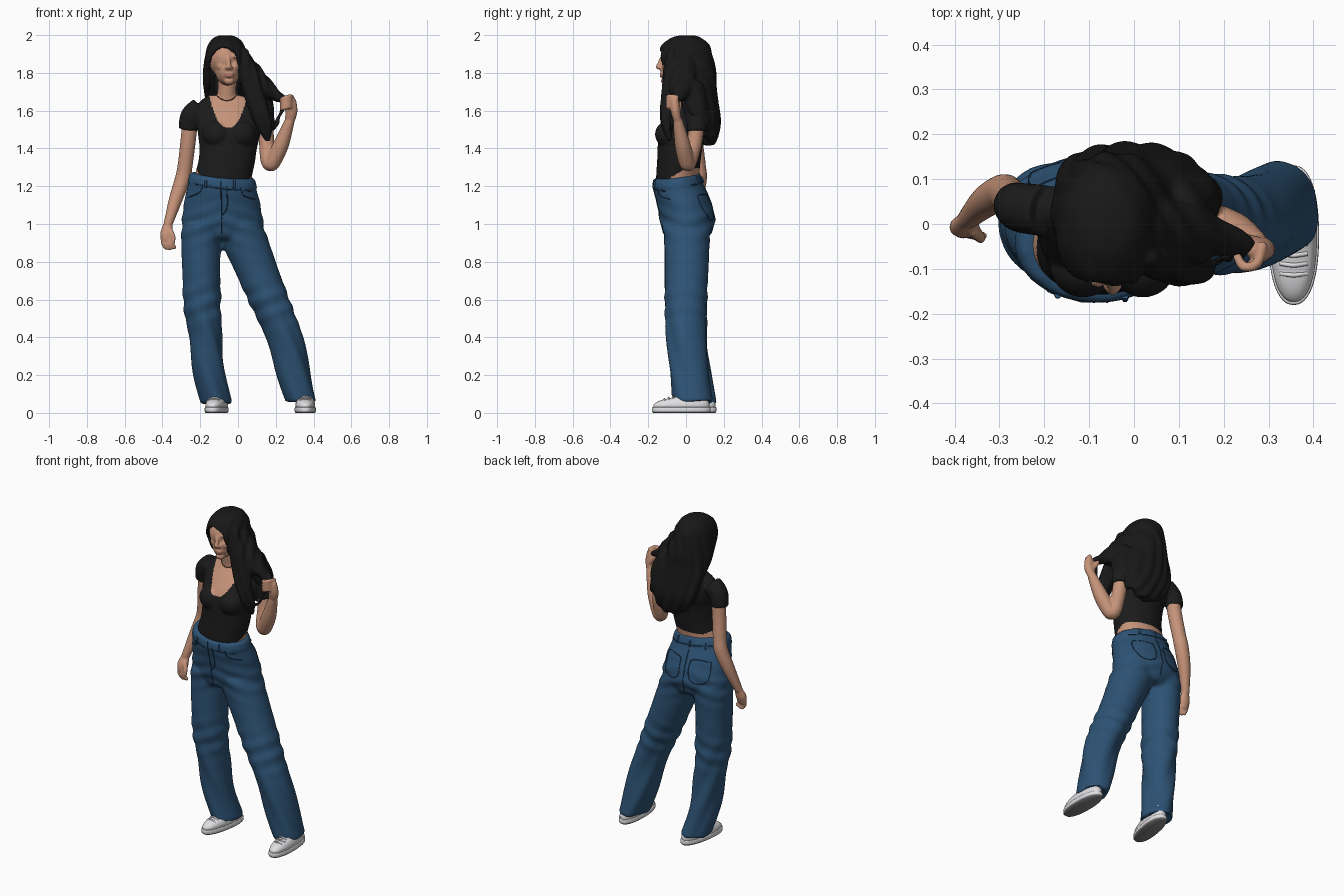
import bpy, bmesh, math
from mathutils import Vector, Matrix
from mathutils.bvhtree import BVHTree


def mat(name, *rgb):
    m = bpy.data.materials.new(name)
    m.diffuse_color = (*rgb, 1)
    return m


SKIN = mat("skin", .56, .29, .19)
LIPS = mat("lips", .42, .17, .12)
HAIR = mat("black hair", .009, .009, .009)
TOP = mat("black cotton", .011, .011, .011)
DENIM = mat("blue denim", .026, .085, .175)
SEAM = mat("dark denim seam", .014, .045, .095)
WHITE = mat("white leather", .74, .74, .76)
SOLE = mat("grey sole", .22, .22, .23)
CHAIN = mat("necklace brown", .10, .055, .035)


def spline(pts, steps):
    # Catmull-Rom through tuples of any length
    out = []
    for i in range(len(pts) - 1):
        a, b, c, d = (pts[max(0, min(len(pts) - 1, i + k))] for k in (-1, 0, 1, 2))
        for s in range(steps):
            t = s / steps
            out.append([.5 * (2 * q + (r - p) * t + (2 * p - 5 * q + 4 * r - w) * t * t
                              + (3 * q - p - 3 * r + w) * t ** 3) for p, q, r, w in zip(a, b, c, d)])
    return out + [list(pts[-1])]


def skin_rings(bm, rings):
    vs = [[bm.verts.new(p) for p in r] for r in rings]
    n = len(vs[0])
    for a, b in zip(vs, vs[1:]):
        for i in range(n):
            bm.faces.new((a[i], a[(i + 1) % n], b[(i + 1) % n], b[i]))
    bm.faces.new(vs[0][::-1])
    bm.faces.new(vs[-1])


def loft(bm, rows, steps=5, n=48, p=2.0, move=None):
    # rows: z, centre x, centre y, radius x, radius y
    def sp(v):
        return math.copysign(abs(v) ** (2 / p), v)
    rings = []
    for z, cx, cy, rx, ry in spline(rows, steps):
        ring = [Vector((cx + rx * sp(math.cos(2 * math.pi * i / n)),
                        cy + ry * sp(math.sin(2 * math.pi * i / n)), z)) for i in range(n)]
        rings.append([move(v) for v in ring] if move else ring)
    skin_rings(bm, rings)


def ball(bm, c, r):
    m = Matrix.Translation(c) @ Matrix.Diagonal((*r, 1))
    bmesh.ops.create_uvsphere(bm, u_segments=32, v_segments=20, radius=1, matrix=m)


def tube(bm, pts, flat=1.0, n=16, steps=5, ends=True):
    # pts: x, y, z, radius
    path = spline(pts, steps)
    P = [Vector(p[:3]) for p in path]
    rings = []
    for i, p in enumerate(P):
        t = (P[min(i + 1, len(P) - 1)] - P[max(i - 1, 0)]).normalized()
        u = t.cross(Vector((0, 1, 0))).normalized()
        v = t.cross(u)
        r = path[i][3]
        rings.append([p + u * r * math.cos(a) + v * r * flat * math.sin(a)
                      for a in (2 * math.pi * k / n for k in range(n))])
    skin_rings(bm, rings)
    if ends:
        for p in (pts[0], pts[-1]):
            ball(bm, p[:3], (p[3] * .98, p[3] * flat * .98, p[3] * .98))


def finish(name, bm, mats, voxel=0, smooth=4, push=None, rule=None, drop=None, thick=0):
    bmesh.ops.recalc_face_normals(bm, faces=bm.faces)
    me = bpy.data.meshes.new(name)
    bm.to_mesh(me)
    bm.free()
    ob = bpy.data.objects.new(name, me)
    bpy.context.collection.objects.link(ob)
    if voxel:
        r = ob.modifiers.new("union", "REMESH")
        r.mode, r.voxel_size = "VOXEL", voxel
        s = ob.modifiers.new("soften", "SMOOTH")
        s.factor, s.iterations = .5, smooth
        dg = bpy.context.evaluated_depsgraph_get()
        me = bpy.data.meshes.new_from_object(ob.evaluated_get(dg))
        ob.modifiers.clear()
        ob.data = me
    me.name = name
    me.materials.clear()
    for m in mats:
        me.materials.append(m)
    if push or drop:
        b = bmesh.new()
        b.from_mesh(me)
        b.normal_update()
        if push:
            for v, d in [(v, v.normal * push(v.co)) for v in b.verts]:
                v.co += d
        if drop:
            bmesh.ops.delete(b, geom=[f for f in b.faces if drop(f.calc_center_median())], context="FACES")
        b.to_mesh(me)
        b.free()
    for f in me.polygons:
        f.use_smooth = True
        f.material_index = rule(f.center) if rule else 0
    if thick:
        s = ob.modifiers.new("thickness", "SOLIDIFY")
        s.thickness, s.offset = thick, -1
    me.set_sharp_from_angle(angle=math.radians(50))
    return ob


def bump(v, c, w):
    return math.exp(-((v - c) / w) ** 2)


# Jeans: hips and two wide legs merged, with folds and a raised waistband
def tilt(v):
    t = max(0, min(1, (v.z - 1.05) / .15))
    return Vector((v.x, v.y, v.z + t * (-.09 * (v.x + .08) + .14 * v.y)))


def denim_folds(c):
    side = abs(c.x + .085)
    d = .0035 * math.sin(75 * c.z + 30 * side) * bump(c.z, 1.0, .1)
    d += .004 * math.sin(48 * (c.x + .28 * c.z) + 14 * c.z + 30 * c.y) * max(0, min(1, (.75 - c.z) * 3))
    d += .004 * math.sin(60 * c.z - 25 * c.x) * bump(c.z, .58, .1)
    return d + (.005 if c.z - (-.09 * (c.x + .08) + .14 * c.y) > 1.212 else 0)


bm = bmesh.new()
loft(bm, [(1.26, -.083, -.05, .168, .118), (1.2, -.083, -.04, .182, .13), (1.12, -.083, -.013, .2, .14),
          (1.03, -.083, .007, .213, .146), (.96, -.075, .007, .213, .13), (.92, -.07, .005, .17, .1)], move=tilt)
loft(bm, [(1.0, -.185, .005, .112, .128), (.9, -.195, .005, .106, .12), (.75, -.195, 0, .1, .115),
          (.6, -.19, 0, .1, .11), (.4, -.174, .01, .088, .102), (.2, -.15, .032, .084, .102),
          (.05, -.115, .055, .082, .106)])
loft(bm, [(1.0, .01, .005, .118, .13), (.9, .04, .005, .126, .12), (.75, .1, .005, .117, .114),
          (.6, .163, 0, .112, .111), (.4, .243, 0, .1, .104), (.2, .295, .02, .092, .106),
          (.06, .335, .035, .08, .108)])
jeans = finish("jeans", bm, [DENIM], voxel=.011, smooth=3, push=denim_folds)


# Thin lines laid on a surface, seen from the front (-1) or back (1)
def lay(name, ob, lines, material, r):
    tree = BVHTree.FromPolygons([v.co for v in ob.data.vertices], [p.vertices for p in ob.data.polygons])
    bm = bmesh.new()
    for side, pts in lines:
        path = []
        for x, z in spline(pts, 5):
            hit = tree.ray_cast(Vector((x, side, z)), Vector((0, -side, 0)))[0]
            if hit:
                path.append((*hit, r))
        if len(path) > 2:
            tube(bm, path, n=6, steps=1, ends=False)
    return finish(name, bm, [material])


def pocket(x):
    return (1, [(x - .055, 1.15), (x - .055, 1.05), (x, 1.02), (x + .055, 1.05), (x + .055, 1.15), (x - .055, 1.15)])


lay("jeans_seams", jeans, [
    (-1, [(-.09, 1.235), (-.088, 1.1), (-.088, .95)]),
    (-1, [(-.06, 1.2), (-.058, 1.09), (-.088, 1.04)]),
    (-1, [(-.19, 1.21), (-.2, 1.17), (-.262, 1.14)]),
    (-1, [(.015, 1.19), (.03, 1.15), (.09, 1.13)]),
    (-1, [(-.23, 1.212), (-.085, 1.188), (.07, 1.175)]),
    (1, [(-.23, 1.24), (-.085, 1.225), (.07, 1.205)]),
    (1, [(-.085, 1.2), (-.085, 1.08), (-.082, .95)]),
    pocket(-.175), pocket(.01)], SEAM, .003)
lay("belt_loops", jeans, [(-1, [(x, 1.19), (x, 1.21), (x, 1.23)]) for x in (-.17, -.02)]
    + [(1, [(x, 1.215), (x, 1.23), (x, 1.25)]) for x in (-.18, -.085, .01)], DENIM, .008)

# Fitted top, short sleeves, neck and bare waist as one torso surface
bm = bmesh.new()
loft(bm, [(1.18, -.08, -.045, .15, .108), (1.25, -.078, -.045, .152, .113), (1.33, -.06, -.038, .15, .115),
          (1.4, -.052, -.032, .152, .118), (1.47, -.047, -.025, .164, .122), (1.53, -.047, -.005, .172, .12),
          (1.6, -.05, .02, .172, .095), (1.645, -.055, .03, .15, .068), (1.68, -.06, .035, .1, .048)])
for x in (-.113, .02):
    ball(bm, (x, -.09, 1.475), (.075, .074, .072))
tube(bm, [(-.06, .03, 1.6, .058), (-.06, .015, 1.68, .05), (-.055, 0, 1.78, .05)])
tube(bm, [(-.2, .03, 1.615, .058), (-.25, .036, 1.57, .056), (-.265, .044, 1.5, .05)], ends=False)
tube(bm, [(.1, .04, 1.61, .058), (.135, .055, 1.565, .056), (.148, .06, 1.49, .052)], ends=False)


def torso_rule(c):
    u = abs((c.x + .052) / .1)
    if c.y < .04 and u < 1 and c.z > 1.51 + .17 * u ** 2.5 or c.z > 1.69:
        return 1
    hem = 1.235 + .06 * max(0, min(1, (c.y + .1) / .1)) + .03 * max(0, -c.x - .15) / .06
    return 1 if c.z < hem else 0


torso = finish("top_and_torso", bm, [TOP, SKIN], voxel=.0065, smooth=6, rule=torso_rule)
lay("necklace", torso, [(-1, [(-.115, 1.685), (-.09, 1.662), (-.058, 1.652), (-.028, 1.662), (-.002, 1.685)])], CHAIN, .003)

# Hanging arm with relaxed hand
bm = bmesh.new()
tube(bm, [(-.25, .04, 1.57, .042), (-.263, .048, 1.45, .041), (-.28, .065, 1.31, .04), (-.293, .07, 1.24, .041),
          (-.33, .05, 1.13, .036), (-.37, .012, 1.0, .024)])
tube(bm, [(-.37, .012, 1.0, .024), (-.378, -.005, .95, .034), (-.378, -.012, .925, .03)], flat=.7)
for i in range(4):
    x, y = -.4 + .016 * i, -.008 - .004 * i
    tube(bm, [(x, y, .93, .0115), (x + .004, y - .008, .895, .0105), (x + .018, y - .006, .868 + .004 * abs(i - 1), .009)])
tube(bm, [(-.358, -.015, .965, .014), (-.342, -.03, .93, .012), (-.343, -.034, .9, .009)])
finish("hanging_arm", bm, [SKIN], voxel=.006, smooth=3)

# Raised arm with hand holding the hair
bm = bmesh.new()
tube(bm, [(.14, .06, 1.56, .043), (.152, .045, 1.43, .041), (.158, .022, 1.345, .041), (.175, .008, 1.318, .041),
          (.2, -.005, 1.36, .043), (.232, -.02, 1.43, .041), (.272, -.042, 1.54, .027)])
tube(bm, [(.272, -.042, 1.54, .026), (.283, -.055, 1.595, .032), (.28, -.06, 1.645, .03)], flat=.8)
for i in range(4):
    z = 1.672 - .018 * i
    tube(bm, [(.285, -.05, z, .0125), (.275, -.088, z + .004, .0115), (.245, -.096, z - .004, .011), (.23, -.072, z - .01, .01)])
tube(bm, [(.268, -.04, 1.6, .015), (.245, -.035, 1.635, .013), (.235, -.04, 1.665, .011)])
finish("raised_arm", bm, [SKIN], voxel=.006, smooth=3)

# Head with nose, lips, cheeks and chin
bm = bmesh.new()
ball(bm, (-.066, -.013, 1.875), (.09, .12, .105))
ball(bm, (-.054, -.055, 1.815), (.068, .08, .082))
ball(bm, (-.047, -.105, 1.757), (.028, .028, .022))
for s in (-1, 1):
    ball(bm, (-.053 + s * .036, -.098, 1.835), (.026, .03, .028))
    ball(bm, (-.053 + s * .032, -.113, 1.888), (.026, .016, .01))
    ball(bm, (-.048 + s * .012, -.138, 1.826), (.01, .012, .008))
tube(bm, [(-.052, -.125, 1.885, .01), (-.05, -.138, 1.855, .011), (-.048, -.146, 1.832, .014)])
for z in (1.792, 1.782):
    ball(bm, (-.047, -.126, z), (.026, .014, .007))
finish("head", bm, [SKIN, LIPS], voxel=.0055, smooth=4,
       rule=lambda c: int(((c.x + .047) / .027) ** 2 + ((c.z - 1.787) / .012) ** 2 < 1 and c.y < -.1))

# Long hair: back mass, lock over the shoulder, and lock pulled to the hand
bm = bmesh.new()
loft(bm, [(1.999, -.065, .005, .028, .035), (1.985, -.065, .002, .066, .08), (1.945, -.064, -.003, .098, .128),
          (1.88, -.06, -.004, .117, .147), (1.8, -.05, .015, .133, .144), (1.74, -.043, .045, .14, .115),
          (1.66, -.028, .09, .15, .078), (1.55, -.008, .122, .148, .06), (1.47, .005, .122, .115, .048),
          (1.42, .02, .12, .06, .03)])
tube(bm, [(.025, -.075, 1.9, .035), (.055, -.085, 1.8, .048), (.085, -.09, 1.7, .055), (.115, -.1, 1.6, .052),
          (.14, -.1, 1.52, .04), (.155, -.09, 1.45, .018)], flat=.75)
tube(bm, [(.02, -.01, 1.87, .05), (.08, -.02, 1.78, .062), (.15, -.025, 1.715, .048), (.215, -.035, 1.675, .028),
          (.255, -.05, 1.655, .016)], flat=1.25)
tube(bm, [(.245, -.06, 1.64, .013), (.215, -.07, 1.56, .011), (.19, -.08, 1.5, .01)])
tube(bm, [(.1, .03, 1.7, .07), (.13, .06, 1.6, .065), (.12, .09, 1.5, .04)])


def face_opening(c):
    oval = ((c.x + .075) / .083) ** 2 + ((c.z - 1.83) / .108) ** 2 < 1
    return c.y < .01 and (oval or abs(c.x + .075) < .078 and 1.6 < c.z < 1.83)


finish("hair", bm, [HAIR], voxel=.008, smooth=3, drop=face_opening, thick=.012,
       push=lambda c: .0035 * math.sin(95 * c.x + 60 * c.y + 5 * math.sin(8 * c.z)) * min(1, (2.01 - c.z) * 6))

# Shoes: grey outsole, white midsole, upper and laces
for name, x, y, turn in (("right_shoe", -.113, .008, -10), ("left_shoe", .356, -.025, 0)):
    bm = bmesh.new()
    loft(bm, [(0, 0, 0, .05, .148), (.008, 0, 0, .056, .155), (.026, 0, 0, .056, .155), (.03, 0, 0, .053, .152)],
         steps=2, p=2.3)
    loft(bm, [(.026, 0, 0, .05, .148), (.045, 0, .002, .052, .147), (.065, 0, .014, .047, .128),
              (.082, 0, .045, .04, .09), (.1, 0, .075, .035, .055)], p=2.3)
    for i in range(4):
        yy, z = -.085 + .022 * i, .07 + .007 * i
        tube(bm, [(-.03, yy, z - .006, .005), (0, yy - .004, z + .004, .005), (.03, yy, z - .006, .005)], n=8, ends=False)
    ob = finish(name, bm, [WHITE, SOLE], rule=lambda c: int(c.z < .008))
    ob.location = (x, y, 0)
    ob.rotation_euler.z = math.radians(turn)
